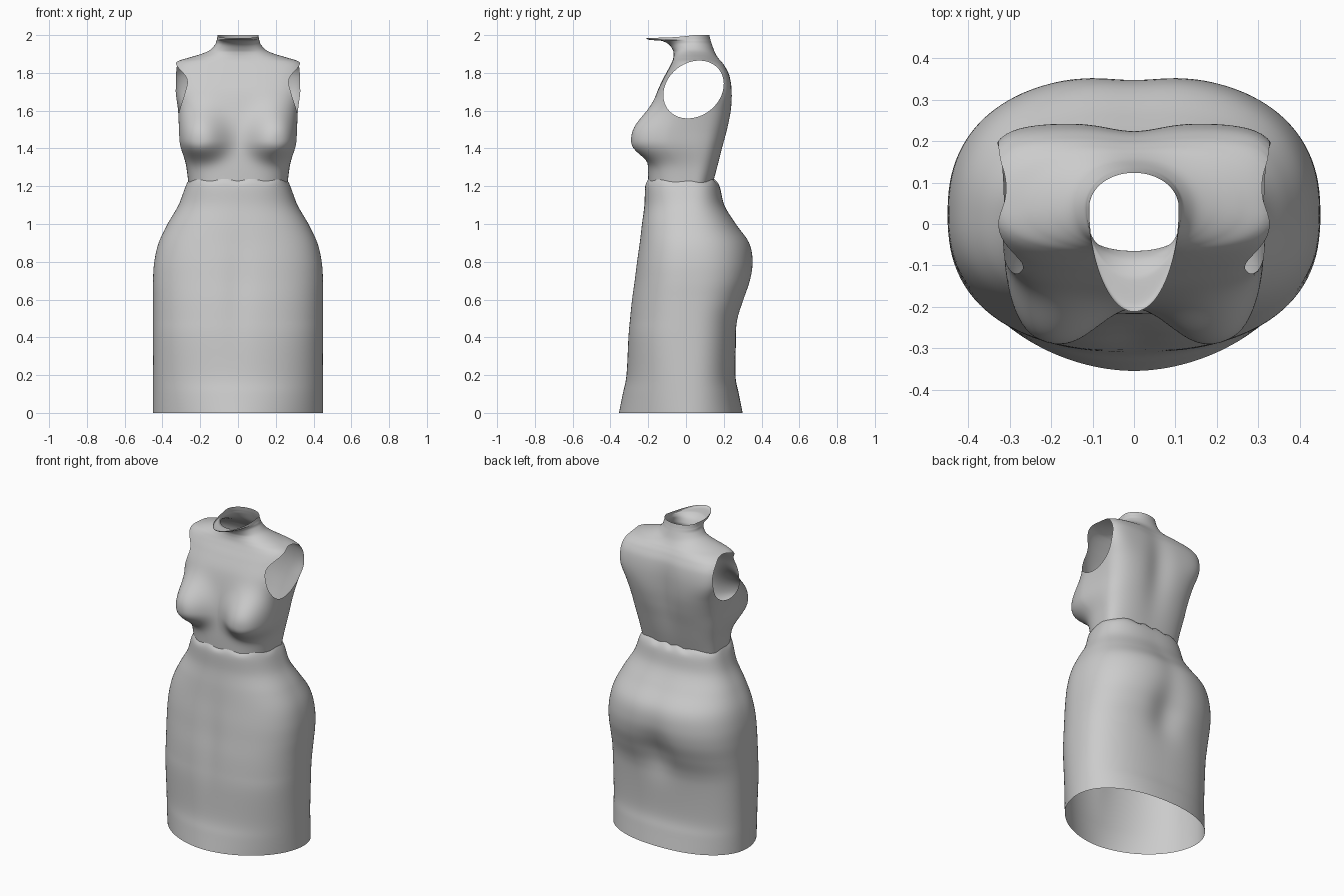
import bpy, bmesh
from math import sin, cos, pi, exp, hypot
from mathutils import Vector
from mathutils.bvhtree import BVHTree

if "Cube" in bpy.data.objects:
    bpy.data.objects.remove(bpy.data.objects["Cube"])

SEG = 144


def g(d, s):
    return exp(-(d / s) ** 2 / 2)


def spline(keys, steps):
    """Catmull-Rom through the section rows."""
    rows = []
    for i in range(len(keys) - 1):
        p0, p1 = keys[max(i - 1, 0)], keys[i]
        p2, p3 = keys[i + 1], keys[min(i + 2, len(keys) - 1)]
        for k in range(steps):
            u = k / steps
            rows.append([0.5 * (2 * b + (c - a) * u + (2 * a - 5 * b + 4 * c - d) * u * u
                                + (3 * b - a - 3 * c + d) * u ** 3)
                         for a, b, c, d in zip(p0, p1, p2, p3)])
    rows.append(list(keys[-1]))
    return rows


def loft(keys, steps, centre_y, shape):
    """Open tube; each key is z, half width, front y, back y, front power, back power."""
    bm = bmesh.new()
    rings = []
    for z, a, f, b, nf, nb in spline(keys, steps):
        ring = []
        for j in range(SEG):
            t = 2 * pi * j / SEG
            c, s = cos(t), sin(t)
            n, h = (nb, b - centre_y) if s > 0 else (nf, centre_y - f)
            r = (abs(c / a) ** n + abs(s / h) ** n) ** (-1 / n)
            ring.append(bm.verts.new(shape(r * c, centre_y + r * s, z, t)))
        rings.append(ring)
    for lo, hi in zip(rings, rings[1:]):
        for j in range(SEG):
            k = (j + 1) % SEG
            bm.faces.new((lo[j], lo[k], hi[k], hi[j]))
    return bm


def finish(bm, name):
    me = bpy.data.meshes.new(name)
    bm.to_mesh(me)
    bm.free()
    for p in me.polygons:
        p.use_smooth = True
    ob = bpy.data.objects.new(name, me)
    bpy.context.collection.objects.link(ob)


# Skirt: flared hem, full hips, fold under the seat, faint front groove
def skirt_shape(x, y, z, t):
    if y > 0.05:
        y -= 0.035 * g(x, 0.08) * g(z - 0.60, 0.10) + 0.008 * g(x, 0.06) * g(z - 0.85, 0.15)
    else:
        y += 0.010 * g(x, 0.05) * g(z - 0.65, 0.2)
    if z > 1.2:
        z += 0.006 * cos(10 * t) * (z - 1.2) / 0.035
    return x, y, z


skirt = [
    (0.00, .450, -.355, .300, 1.9, 2.2),
    (0.10, .450, -.335, .280, 2.05, 2.3),
    (0.20, .450, -.316, .262, 2.2, 2.4),
    (0.40, .450, -.308, .268, 2.4, 2.5),
    (0.50, .450, -.300, .283, 2.4, 2.5),
    (0.60, .450, -.290, .318, 2.4, 2.5),
    (0.70, .450, -.276, .350, 2.4, 2.5),
    (0.80, .443, -.263, .360, 2.4, 2.45),
    (0.90, .420, -.248, .340, 2.4, 2.4),
    (1.00, .373, -.235, .268, 2.4, 2.4),
    (1.10, .315, -.221, .205, 2.4, 2.4),
    (1.20, .277, -.216, .178, 2.6, 2.6),
    (1.235, .255, -.200, .148, 2.8, 2.8),
]
finish(loft(skirt, 6, 0.02, skirt_shape), "skirt")


# Bodice: bust, spine groove, shoulders and a collar tongue at the front
def bodice_shape(x, y, z, t):
    if sin(t) < 0.2 and z < 1.85:
        dz = (z - 1.44) / (0.16 if z > 1.44 else 0.092)
        bust = exp(-hypot((abs(x) - 0.19) / 0.12, dz) ** 2.6)
        w = min(1, (0.2 - sin(t)) / 0.5)
        y -= 0.105 * bust * w
        x *= 1 + 0.12 * bust * w
    elif sin(t) > 0:
        y -= 0.022 * g(x, 0.06) * g(z - 1.6, 0.17)
    if z > 1.97:
        z += 0.5 * (z - 1.97) * min(0, sin(t))
    return x, y, z


bodice = [
    (1.21, .262, -.200, .142, 2.8, 2.6),
    (1.30, .273, -.202, .168, 2.9, 2.8),
    (1.40, .290, -.200, .195, 3.2, 3.0),
    (1.50, .302, -.195, .222, 3.4, 3.3),
    (1.60, .320, -.178, .240, 3.4, 4.0),
    (1.70, .345, -.152, .243, 3.4, 5.5),
    (1.78, .350, -.115, .232, 3.2, 5.5),
    (1.83, .345, -.088, .210, 3.0, 4.5),
    (1.86, .322, -.073, .190, 2.6, 3.0),
    (1.88, .262, -.067, .175, 2.2, 2.2),
    (1.90, .195, -.065, .162, 2.0, 2.0),
    (1.92, .150, -.069, .152, 2.0, 2.0),
    (1.95, .121, -.090, .140, 2.0, 2.0),
    (1.97, .114, -.130, .133, 2.0, 2.0),
    (1.98, .111, -.195, .130, 2.0, 2.0),
    (2.00, .108, -.212, .125, 2.0, 2.0),
]
bm = loft(bodice, 8, 0.04, bodice_shape)
tree = BVHTree.FromBMesh(bm)


# Armholes: slanted ovals on both sides, rims snapped to the oval on the surface
def oval(co):
    dz = co.z - 1.712
    return (co.y - 0.04 - 0.2 * dz) / 0.157, dz / 0.153


bmesh.ops.delete(bm, geom=[q for q in bm.faces if abs(q.calc_center_median().x) > 0.2
                           and hypot(*oval(q.calc_center_median())) < 1], context='FACES')
for v in bm.verts:
    if v.is_boundary and 1.5 < v.co.z < 1.92 and abs(v.co.x) > 0.2:
        p, q = oval(v.co)
        r = hypot(p, q)
        side = 1 if v.co.x > 0 else -1
        v.co.z = 1.712 + 0.153 * q / r
        v.co.y = 0.04 + 0.157 * p / r + 0.2 * (v.co.z - 1.712)
        hit = tree.ray_cast(Vector((side, v.co.y, v.co.z)), Vector((-side, 0, 0)))[0]
        if hit:
            v.co.x = hit.x
finish(bm, "bodice")
